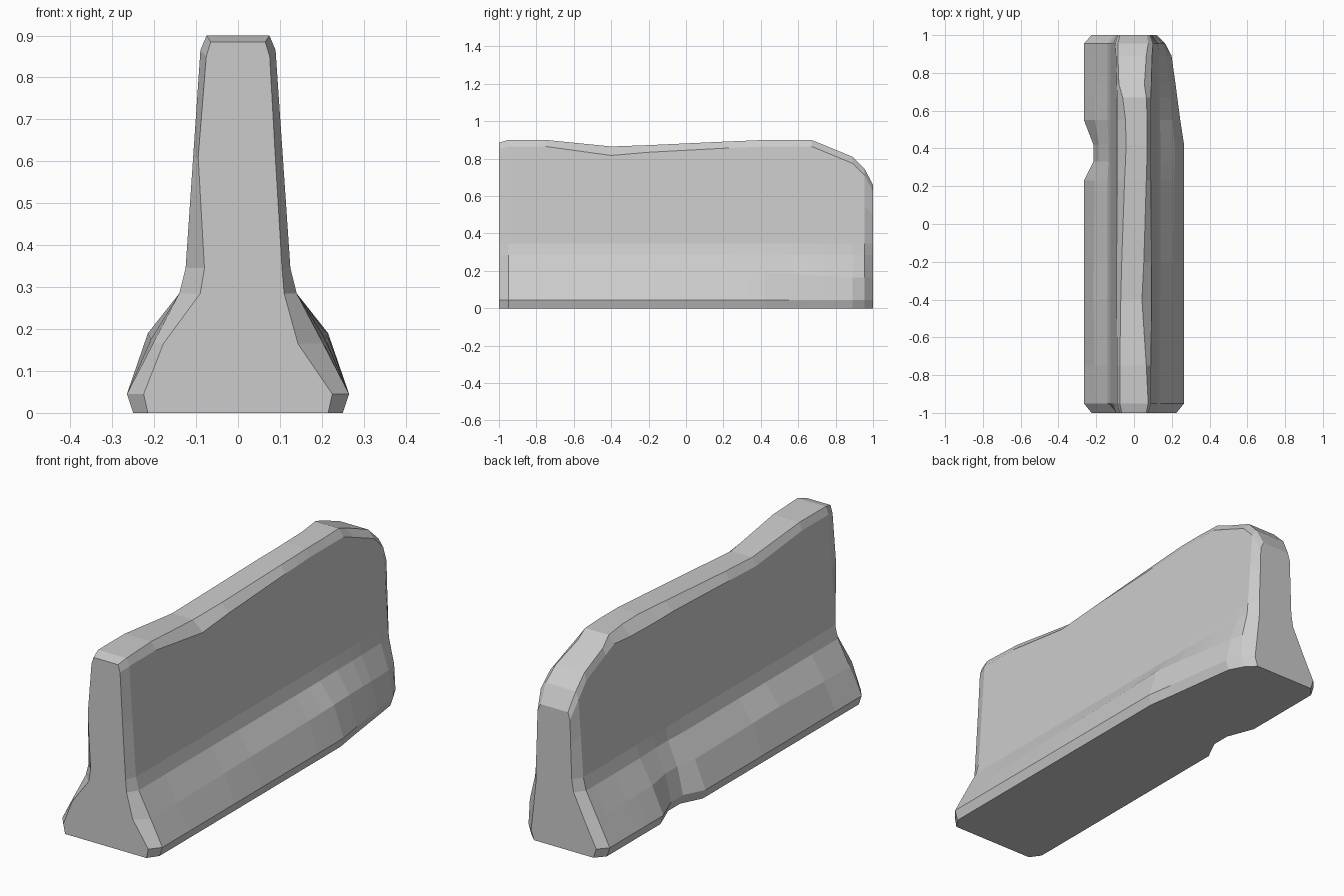
import bpy, bmesh

# Half profile of the barrier wall: (distance from centre, height), ground to upper wall
BASE = [(0.25, 0), (0.265, 0.045), (0.203, 0.165), (0.14, 0.285), (0.125, 0.345)]


def half(top, edge, low=0.0, bulge=0.0, inset=(0,) * 7):
    """One side of a section: worn crest edge, cut-back foot, bulged slope, end inset."""
    pts = []
    for i, (x, z) in enumerate(BASE):
        if i == 2:
            x, z = x + 0.012 * bulge, z + 0.025 * bulge
        # foot damage fades out towards the ridge
        x -= low * (1, 1, 0.45, 0.1, 0, 0)[i]
        pts.append([x, z])
    crest = top - max(0.035, 0.09 - edge)
    wall = lambda z: 0.125 - (z - 0.345) * 0.068
    mid = min(0.61, 0.345 + (crest - 0.345) * 0.55)
    pts += [[wall(mid), mid], [wall(crest), crest]]
    for p, d in zip(pts, inset):
        p[0] -= d
    return pts + [[edge, top]]


FRONT_L = (0.035, 0.04, 0.025, 0.05, 0.045, 0.012, 0.015)
FRONT_R = (0.035, 0.04, 0.06, 0.03, 0.02, 0.018, 0.015)
BACK_L = (0.04, 0.04, 0.04, 0.035, 0.03, 0.025, 0.02)
BACK_R = (0.03, 0.03, 0.045, 0.035, 0.03, 0.025, 0.02)
NONE = (0,) * 7

# y, top height, crest edges (left, right), foot cut (left, right), bulge (left, right), insets
STATIONS = [
    (-1.00, 0.885, 0.065, 0.065, 0, 0, 0, 0, FRONT_L, FRONT_R),
    (-0.95, 0.90, 0.075, 0.075, 0, 0, 0, 0, NONE, NONE),
    (-0.75, 0.90, 0.075, 0.065, 0, 0, 0.4, 0.1, NONE, NONE),
    (-0.40, 0.865, 0.07, 0.042, 0, 0, 1, 0.4, NONE, NONE),
    (-0.20, 0.872, 0.065, 0.052, 0, 0, 0.8, 0.5, NONE, NONE),
    (0.23, 0.892, 0.05, 0.065, 0, 0, 0.5, 0.8, NONE, NONE),
    (0.33, 0.896, 0.045, 0.068, 0.05, 0, 0.4, 0.9, NONE, NONE),
    (0.42, 0.90, 0.042, 0.07, 0.05, 0, 0.4, 1, NONE, NONE),
    (0.55, 0.90, 0.045, 0.07, 0, 0.02, 0.3, 0.8, NONE, NONE),
    (0.67, 0.90, 0.06, 0.065, 0, 0.036, 0.2, 0.5, NONE, NONE),
    (0.74, 0.872, 0.08, 0.055, 0, 0.045, 0.1, 0.3, NONE, NONE),
    (0.89, 0.81, 0.085, 0.065, 0, 0.066, 0, 0, NONE, NONE),
    (0.955, 0.745, 0.085, 0.075, 0, 0.10, 0, 0, NONE, NONE),
    (1.00, 0.66, 0.075, 0.07, 0.0, 0.115, 0, 0, BACK_L, BACK_R),
]

# Loft the sections along y into one closed concrete barrier
bm = bmesh.new()
rings = []
for y, top, el, er, cl, cr, bl, br, il, ir in STATIONS:
    right = half(top, er, cr, br, ir)
    left = half(top, el, cl, bl, il)
    outline = right + [(-x, z) for x, z in reversed(left)]
    rings.append([bm.verts.new((x, y, z)) for x, z in outline])
for a, b in zip(rings, rings[1:]):
    n = len(a)
    for i in range(n):
        j = (i + 1) % n
        bm.faces.new((a[i], a[j], b[j], b[i]))
bm.faces.new(rings[0])
bm.faces.new(rings[-1])
bmesh.ops.recalc_face_normals(bm, faces=bm.faces)

mesh = bpy.data.meshes.new("concrete_barrier")
bm.to_mesh(mesh)
bm.free()
barrier = bpy.data.objects.new("concrete_barrier", mesh)
bpy.context.collection.objects.link(barrier)
